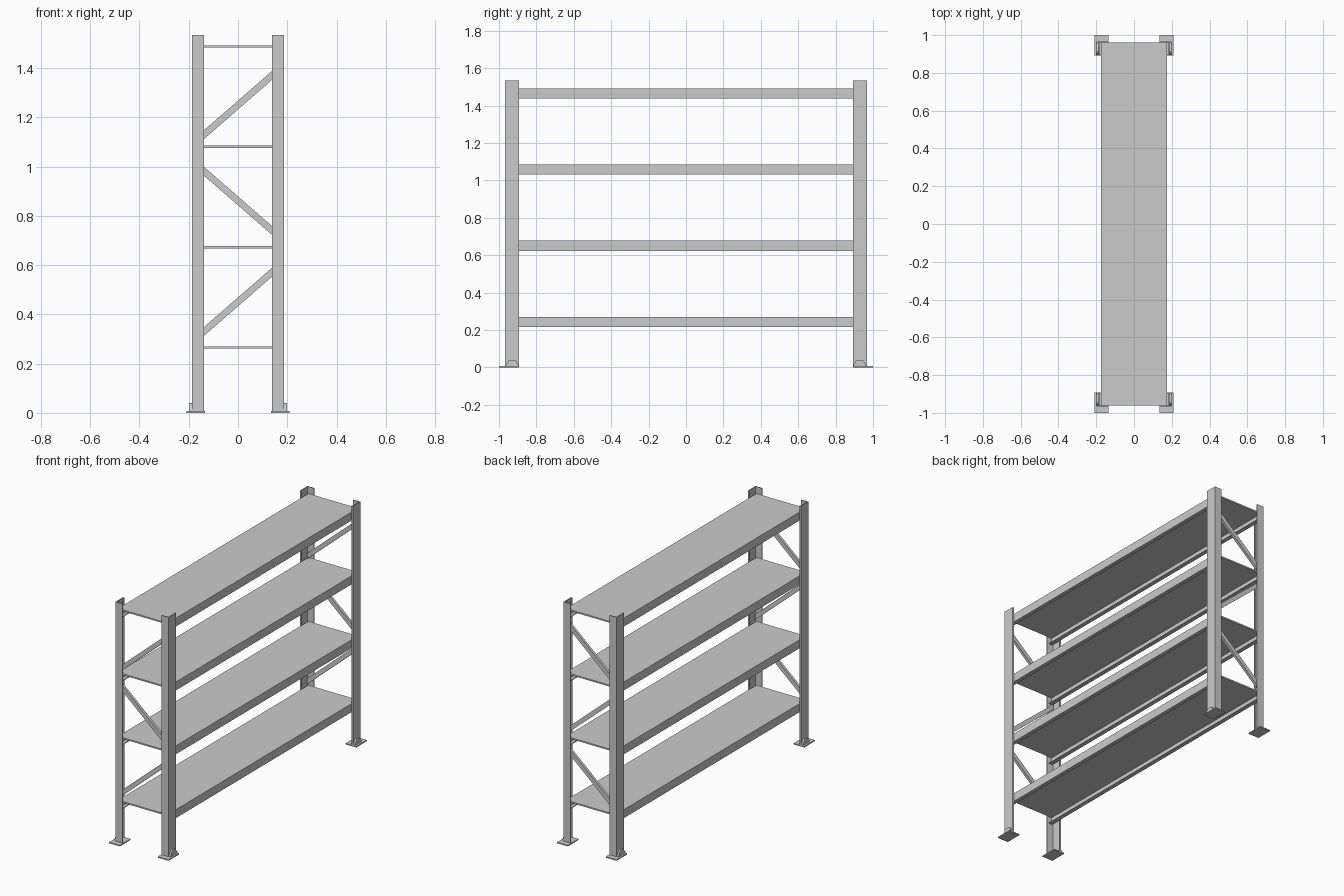
import bpy, bmesh, math
from mathutils import Matrix, Vector

cube = bpy.data.objects.get("Cube")
if cube:
    bpy.data.objects.remove(cube)

steel = bpy.data.materials.new("grey steel")
steel.use_nodes = True
GREY = (0.6, 0.6, 0.6, 1)
steel.diffuse_color = GREY
steel.node_tree.nodes["Principled BSDF"].inputs["Base Color"].default_value = GREY


def extrude(name, outline, start, end, axes):
    """Extrude a 2D outline; axes maps (u, v, depth) to x, y, z."""
    bm = bmesh.new()
    place = lambda u, v, w: Vector([dict(zip(axes, (u, v, w)))[a] for a in "xyz"])
    face = bm.faces.new([bm.verts.new(place(u, v, start)) for u, v in outline])
    grown = bmesh.ops.extrude_face_region(bm, geom=[face])["geom"]
    moved = [g for g in grown if isinstance(g, bmesh.types.BMVert)]
    bmesh.ops.translate(bm, verts=moved, vec=place(0, 0, end - start))
    bmesh.ops.recalc_face_normals(bm, faces=bm.faces)
    mesh = bpy.data.meshes.new(name)
    bm.to_mesh(mesh)
    bm.free()
    mesh.materials.append(steel)
    obj = bpy.data.objects.new(name, mesh)
    bpy.context.collection.objects.link(obj)
    return obj


def rect(u0, u1, v0, v1):
    return [(u0, v0), (u1, v0), (u1, v1), (u0, v1)]


def flip(points, su, sv):
    return [(u * su, v * sv) for u, v in points]


HEIGHT = 1.535
WALL = 0.005
# Corner upright: angle section with a small return lip
OUT_X, IN_X, OUT_Y, IN_Y = 0.187, 0.138, 0.967, 0.893
POST = [(IN_X, OUT_Y), (OUT_X, OUT_Y), (OUT_X, IN_Y), (OUT_X - 0.011, IN_Y),
        (OUT_X - 0.011, IN_Y + WALL), (OUT_X - WALL, IN_Y + WALL),
        (OUT_X - WALL, OUT_Y - WALL), (IN_X, OUT_Y - WALL)]
TAB = [(0.895, 0), (0.963, 0), (0.963, 0.012), (0.949, 0.036),
       (0.942, 0.04), (0.916, 0.04), (0.909, 0.036), (0.895, 0.012)]

for sx, side in ((1, "left"), (-1, "right")):
    for sy, end in ((-1, "front"), (1, "back")):
        tag = f"{end}_{side}"
        extrude(f"post_{tag}", flip(POST, sx, sy), 0.003, HEIGHT, "xyz")
        extrude(f"foot_plate_{tag}", flip(rect(0.134, 0.21, IN_Y, 1), sx, sy), 0, 0.007, "xyz")
        extrude(f"foot_tab_{tag}", flip(TAB, sy, 1), sx * OUT_X, sx * 0.198, "yzx")

# Shelves: flat decks with folded-down long edges and inward lips
EDGE, LIP, DROP, DECK = 0.175, 0.15, 0.054, 0.009
HALF = [(EDGE, 0), (EDGE, -DROP), (LIP, -DROP), (LIP, WALL - DROP),
        (EDGE - WALL, WALL - DROP), (EDGE - WALL, -DECK)]
SECTION = HALF + flip(HALF[::-1], -1, 1)
for level in range(4):
    shelf = extrude(f"shelf_{level + 1}", SECTION, -0.96, 0.96, "xzy")
    shelf.location.z = 0.27 + 0.4075 * level

# Diagonal braces at both ends, alternating direction
REACH = 0.17
for sy, end in ((-1, "front"), (1, "back")):
    for n, (mid, slope) in enumerate(((0.451, 0.87), (0.861, -0.87), (1.25, 0.87))):
        lo, hi = mid - REACH * slope, mid + REACH * slope
        bar = [(-REACH, lo - 0.018), (REACH, hi - 0.018), (REACH, hi + 0.018), (-REACH, lo + 0.018)]
        extrude(f"brace_{end}_{n + 1}", bar, sy * 0.94, sy * 0.957, "xzy")
